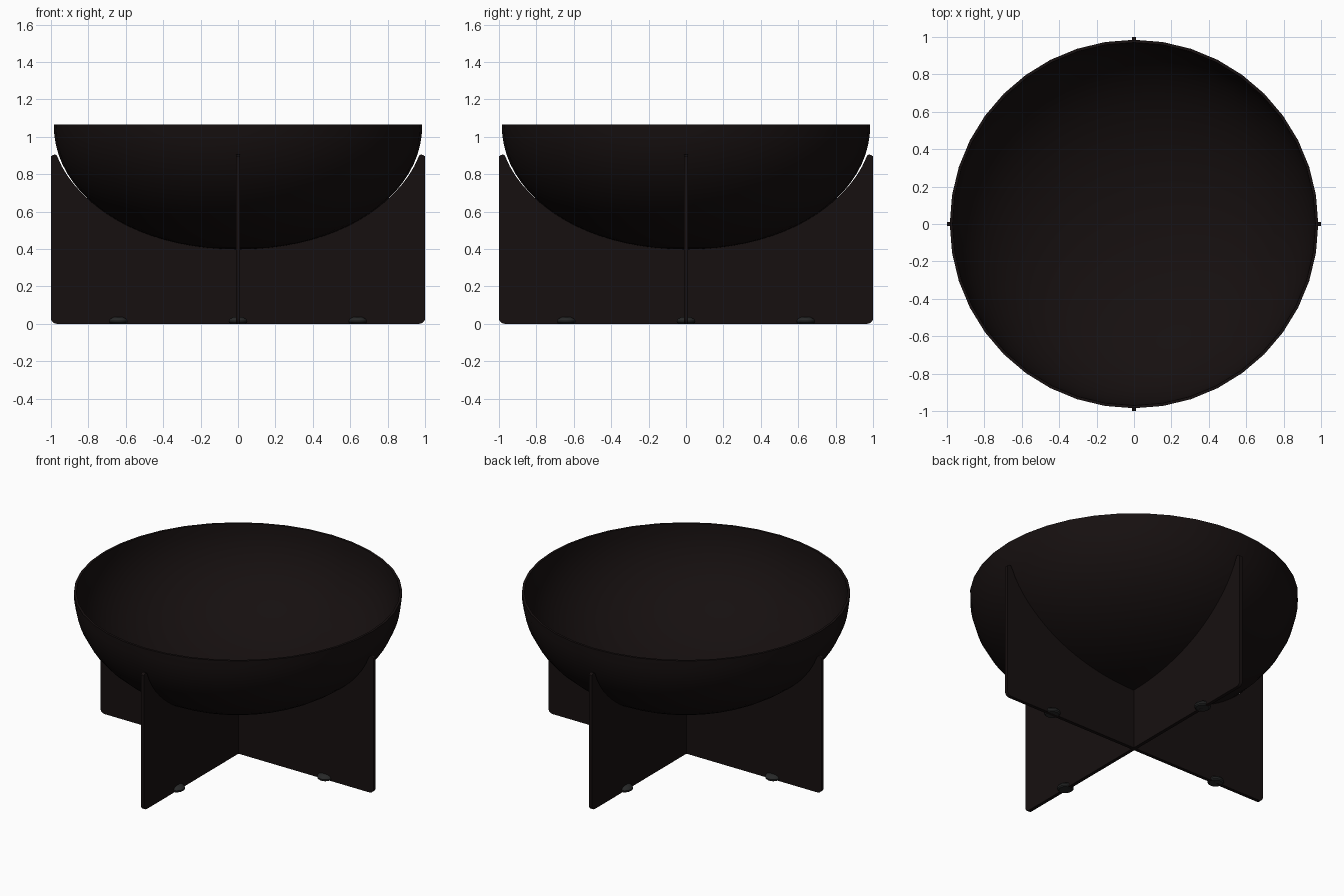
import bpy, bmesh, math
from mathutils import Matrix

if "Cube" in bpy.data.objects:
    bpy.data.objects.remove(bpy.data.objects["Cube"])

RIM_Z = 1.065


def material(name, color):
    m = bpy.data.materials.new(name)
    m.diffuse_color = (*color, 1)
    m.use_nodes = True
    m.node_tree.nodes["Principled BSDF"].inputs["Base Color"].default_value = m.diffuse_color
    return m


DARK = material("dark_bronze", (0.008, 0.005, 0.005))
RUBBER = material("grey_rubber", (0.02, 0.021, 0.021))


def finish(name, bm, mat, angle):
    bmesh.ops.remove_doubles(bm, verts=bm.verts, dist=1e-5)
    bmesh.ops.recalc_face_normals(bm, faces=bm.faces)
    mesh = bpy.data.meshes.new(name)
    bm.to_mesh(mesh)
    bm.free()
    mesh.materials.append(mat)
    ob = bpy.data.objects.new(name, mesh)
    bpy.context.collection.objects.link(ob)
    bpy.ops.object.select_all(action='DESELECT')
    bpy.context.view_layer.objects.active = ob
    ob.select_set(True)
    bpy.ops.object.shade_smooth_by_angle(angle=math.radians(angle))
    return ob


def lathe(name, profile, sides, mat, location=(0, 0, 0)):
    bm = bmesh.new()
    vs = [bm.verts.new((r, 0, z)) for r, z in profile]
    es = [bm.edges.new(p) for p in zip(vs, vs[1:])]
    bmesh.ops.spin(bm, geom=vs + es, cent=(0, 0, 0), axis=(0, 0, 1),
                   angle=math.tau, steps=sides, use_duplicate=False)
    ob = finish(name, bm, mat, 35)
    ob.location = location
    return ob


def bowl_curve(a, b, n, steps=20):
    """Quarter superellipse from bottom centre up to the rim."""
    pts = []
    for i in range(steps + 1):
        t = math.pi / 2 * i / steps
        r = a * math.sin(t) ** (2 / n)
        z = RIM_Z - b * max(0, math.cos(t)) ** (2 / n)
        pts.append((r, z))
    pts[-1] = (a, RIM_Z)
    return pts


# Bowl: thin shell, outer skin up to the rim and inner skin back down
outer = bowl_curve(0.985, 0.667, 2.06)
inner = bowl_curve(0.97, 0.652, 2.06)
lathe("bowl", outer + inner[::-1], 40, DARK)


# Crossed base panels: rounded bottom corners, top edge cradling the bowl
def panel(name, turn):
    half = [(1 - 0.03 + 0.03 * math.sin(t), 0.03 - 0.03 * math.cos(t))
            for t in (math.pi / 2 * i / 5 for i in range(6))]
    half += [(1.0, 0.895), (0.99, 0.902), (0.977, 0.905), (0.969, 0.9)]
    for i in range(1, 17):
        t = math.radians(75) * (1 - i / 16)
        half.append((math.sin(t), RIM_Z - 0.667 * math.cos(t)))
    outline = half + [(-x, z) for x, z in half[-2::-1]]
    bm = bmesh.new()
    face = bm.faces.new([bm.verts.new((x, -0.011, z)) for x, z in outline])
    ext = bmesh.ops.extrude_face_region(bm, geom=[face])
    moved = [g for g in ext["geom"] if isinstance(g, bmesh.types.BMVert)]
    bmesh.ops.translate(bm, verts=moved, vec=(0, 0.022, 0))
    bmesh.ops.transform(bm, matrix=Matrix.Rotation(turn, 4, 'Z'), verts=bm.verts)
    finish(name, bm, DARK, 30)


panel("side_to_side_panel", 0)
panel("front_to_back_panel", math.pi / 2)

# Feet: small domed pads under each panel arm
pad = [(0, 0), (0.04, 0), (0.048, 0.006), (0.05, 0.015),
       (0.043, 0.027), (0.027, 0.035), (0, 0.037)]
for label, x, y in (("right", 1, 0), ("left", -1, 0), ("back", 0, 1), ("front", 0, -1)):
    lathe(label + "_foot", pad, 24, RUBBER, (0.64 * x, 0.64 * y, 0))
